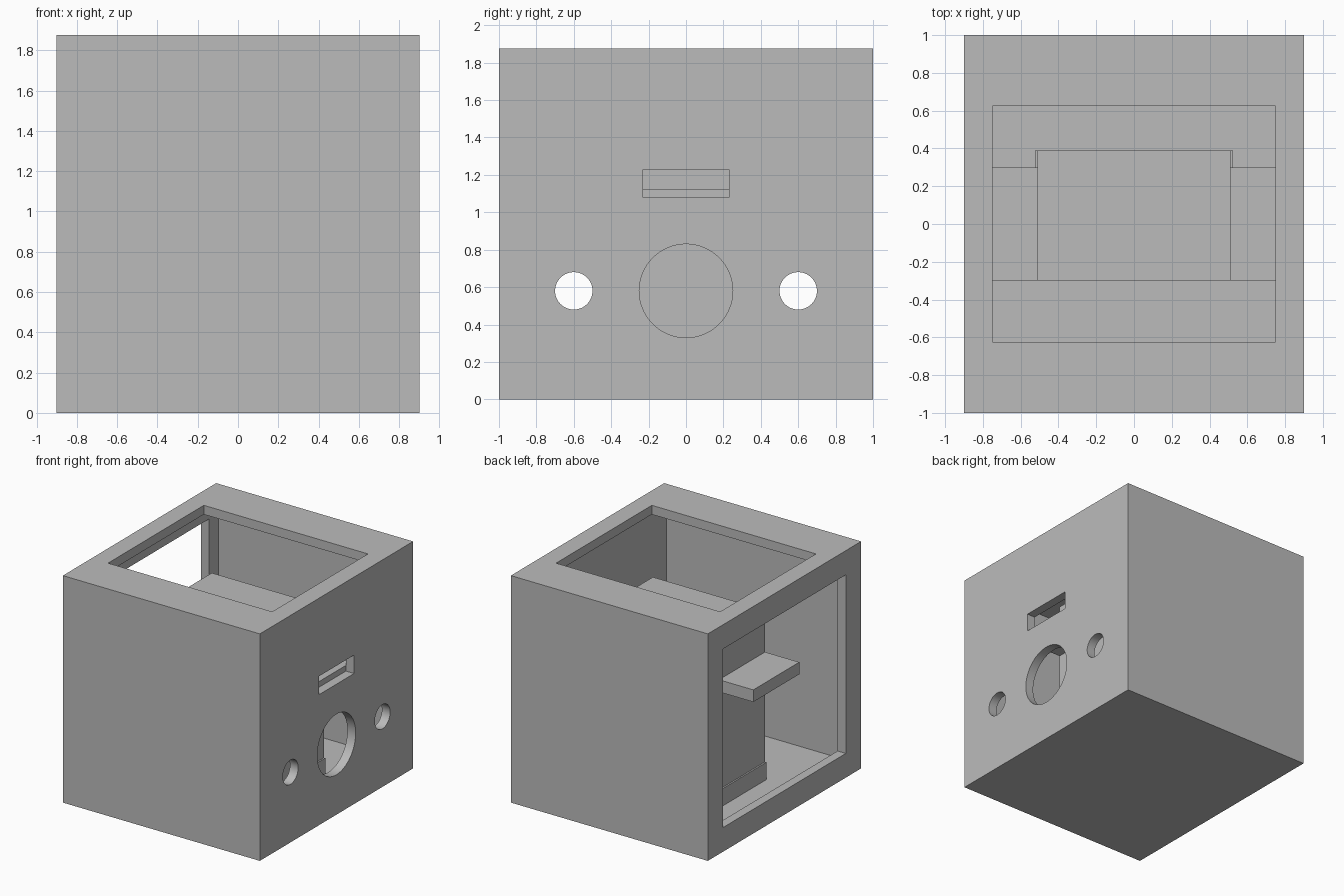
import bpy
import math

cube = bpy.data.objects.get("Cube")
if cube:
    bpy.data.objects.remove(cube, do_unlink=True)

# Material
grey = bpy.data.materials.new("plain_grey")
grey.use_nodes = True
GREY = (0.5, 0.5, 0.5, 1)
grey.diffuse_color = GREY
grey.node_tree.nodes["Principled BSDF"].inputs["Base Color"].default_value = GREY


def box(name, x, y, z):
    """Box from its (min, max) range on each axis."""
    bpy.ops.mesh.primitive_cube_add(size=1, location=[sum(r) / 2 for r in (x, y, z)])
    ob = bpy.context.object
    ob.name = name
    ob.scale = [r[1] - r[0] for r in (x, y, z)]
    bpy.ops.object.transform_apply(location=True, rotation=False, scale=True)
    ob.data.materials.append(grey)
    return ob


def hole(name, radius, y):
    """Round cutter through the +x wall."""
    bpy.ops.mesh.primitive_cylinder_add(vertices=64, radius=radius, depth=0.3,
                                        location=(W, y, HOLE_Z),
                                        rotation=(0, math.pi / 2, 0))
    ob = bpy.context.object
    ob.name = name
    ob.data.materials.append(grey)
    return ob


def cut(target, cutter):
    mod = target.modifiers.new("cut", "BOOLEAN")
    mod.operation = "DIFFERENCE"
    mod.solver = "EXACT"
    mod.object = cutter
    bpy.context.view_layer.objects.active = target
    bpy.ops.object.modifier_apply(modifier=mod.name)
    bpy.data.objects.remove(cutter, do_unlink=True)


W, D, H, T = 0.9, 1.0, 1.875, 0.075   # half width, half depth, height, wall
HOLE_Z = 0.58

# Hollow housing
housing = box("housing", (-W, W), (-D, D), (0, H))
cut(housing, box("cavity", (-W + T, W - T), (-D + T, D - T), (T, H - T)))

# Openings in the roof and the -x wall
cut(housing, box("roof_opening", (-0.75, 0.75), (-0.625, 0.625), (H - 0.2, H + 0.1)))
cut(housing, box("side_opening", (-W - 0.1, -W + 0.2), (-0.8, 0.8), (0.2, H - 0.2)))

# Slot and three round holes in the +x wall
cut(housing, box("slot", (W - 0.15, W + 0.1), (-0.23, 0.23), (1.078, 1.23)))
for r, y in ((0.25, 0), (0.1, -0.6), (0.1, 0.6)):
    cut(housing, hole("round_hole", r, y))
for ob in bpy.context.selected_objects:
    ob.select_set(False)
housing.select_set(True)
bpy.context.view_layer.objects.active = housing
bpy.ops.object.shade_smooth_by_angle(angle=math.radians(30))

# Inner block standing on a slightly wider plinth
box("inner_block", (-0.512, 0.512), (-0.3, 0.39), (T - 0.01, 1.47))
box("block_plinth", (-0.525, 0.525), (-0.3, 0.39), (T - 0.01, 0.218))

# Shelf on each side of the block
for name, s in (("left_shelf", 1), ("right_shelf", -1)):
    box(name, sorted((s * 0.51, s * (W - T))), (-0.3, 0.3), (1.025, 1.125))
